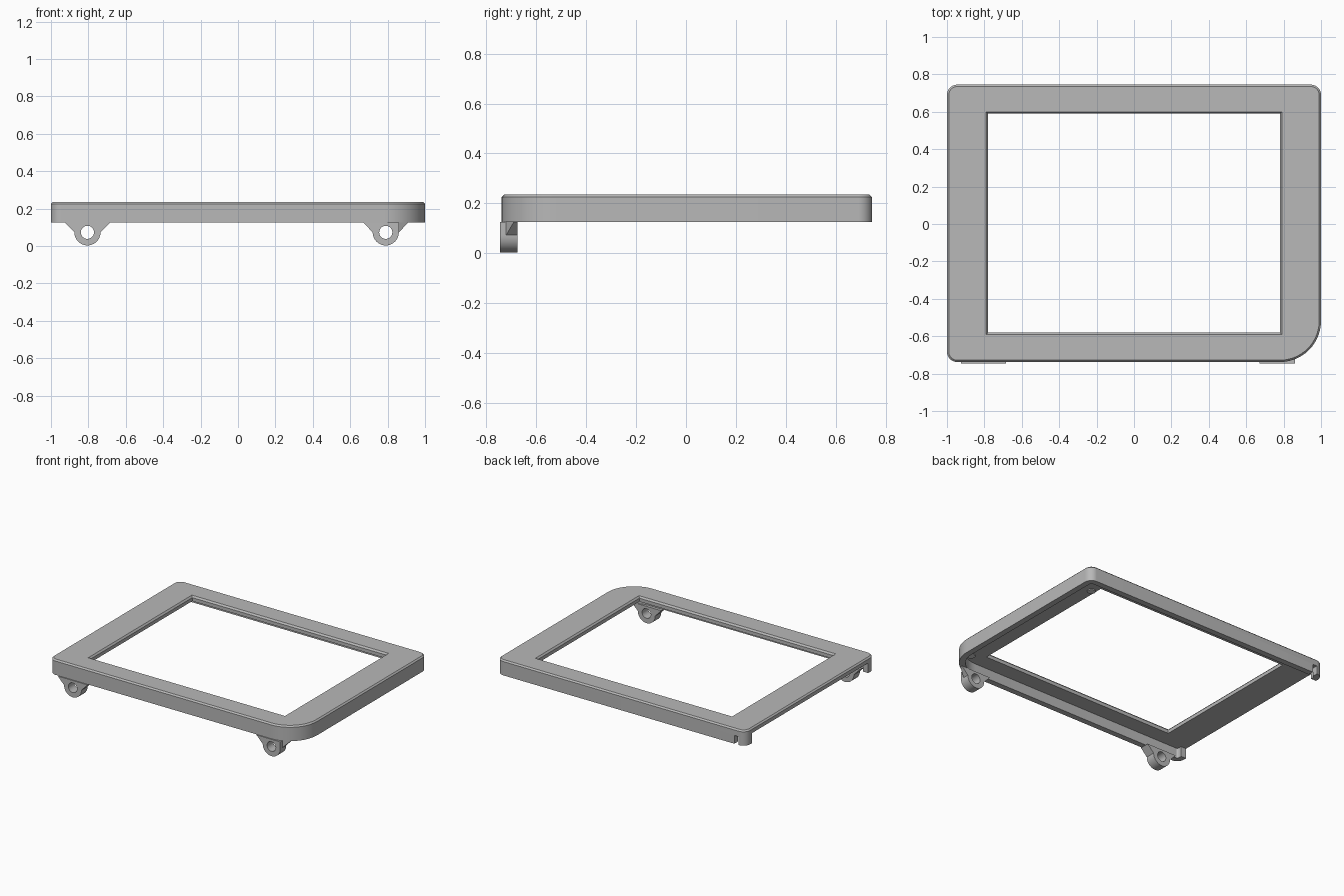
import bpy, bmesh, math

cube = bpy.data.objects.get("Cube")
if cube:
    bpy.data.objects.remove(cube, do_unlink=True)


def make_material(name, value):
    mat = bpy.data.materials.new(name)
    mat.use_nodes = True
    colour = (value, value, value, 1)
    mat.diffuse_color = colour
    mat.node_tree.nodes["Principled BSDF"].inputs["Base Color"].default_value = colour
    return mat


GREY = make_material("mid grey plastic", 0.48)
LIGHT = make_material("light grey pin", 0.65)


def loft(name, rings, mat=GREY):
    """Closed solid through rings of equal point count."""
    bm = bmesh.new()
    loops = [[bm.verts.new(p) for p in ring] for ring in rings]
    n = len(loops[0])
    for a, b in zip(loops, loops[1:]):
        for i in range(n):
            j = (i + 1) % n
            bm.faces.new((a[i], a[j], b[j], b[i]))
    bm.faces.new(loops[0][::-1])
    bm.faces.new(loops[-1])
    bmesh.ops.recalc_face_normals(bm, faces=bm.faces)
    mesh = bpy.data.meshes.new(name)
    bm.to_mesh(mesh)
    bm.free()
    mesh.materials.append(mat)
    obj = bpy.data.objects.new(name, mesh)
    bpy.context.collection.objects.link(obj)
    return obj


def rect(x0, x1, y0, y1, z, grow=0):
    return [(x0 - grow, y0 - grow, z), (x1 + grow, y0 - grow, z),
            (x1 + grow, y1 + grow, z), (x0 - grow, y1 + grow, z)]


def box(name, x0, x1, y0, y1, z0, z1):
    return loft(name, [rect(x0, x1, y0, y1, z) for z in (z0, z1)])


def circle_y(cx, cz, r, y, n=40):
    return [(cx + r * math.cos(k * math.tau / n), y, cz + r * math.sin(k * math.tau / n))
            for k in range(n)]


def outline(z, inset=0, steps=14):
    """Frame outline with one large front corner."""
    corners = [(1, -0.738, 0.22, -90), (1, 0.745, 0.055, 0),
               (-1, 0.745, 0.055, 90), (-1, -0.738, 0.055, 180)]
    pts = []
    for x, y, r, start in corners:
        cx, cy = x - math.copysign(r, x), y - math.copysign(r, y)
        for k in range(steps + 1):
            a = math.radians(start + 90 * k / steps)
            pts.append((cx + (r - inset) * math.cos(a), cy + (r - inset) * math.sin(a), z))
    return pts


def activate(obj):
    bpy.ops.object.select_all(action="DESELECT")
    obj.select_set(True)
    bpy.context.view_layer.objects.active = obj


def boolean(obj, other, operation="DIFFERENCE"):
    other.hide_render = True
    activate(obj)
    mod = obj.modifiers.new("cut", "BOOLEAN")
    mod.operation = operation
    mod.solver = "EXACT"
    mod.object = other
    bpy.ops.object.modifier_apply(modifier=mod.name)
    bpy.data.objects.remove(other, do_unlink=True)


def smooth(obj):
    activate(obj)
    bpy.ops.object.shade_smooth_by_angle(angle=math.radians(25))


BASE, PLATE, TOP = 0.125, 0.198, 0.235

# Bezel: chamfered slab, hollow below, with a window and one open side
bezel = loft("bezel_frame", [outline(BASE), outline(TOP - 0.01), outline(TOP, 0.01)])
boolean(bezel, loft("cavity_cutter", [outline(0.05, 0.042), outline(PLATE, 0.042)]))
window = (-0.78, 0.78, -0.58, 0.59)
boolean(bezel, loft("window_cutter", [rect(*window, 0.05), rect(*window, TOP - 0.012),
                                      rect(*window, TOP + 0.012, 0.02)]))
boolean(bezel, box("side_cutter", -1.1, -0.9, -0.66, 0.67, 0.05, PLATE))
boolean(bezel, box("slot_cutter", -0.945, -0.91, 0.68, 0.8, 0.05, 0.185))
smooth(bezel)

# Hinge lugs: round eye with flared shoulders under the front wall
Y0, Y1, EYE_Z, EYE_R = -0.745, -0.675, 0.073, 0.07


def hinge_lug(name, cx, outer):
    def profile(y):
        right = [(0.07, EYE_Z), (0.12, BASE)] if outer < 0 else [(0.07, EYE_Z), (0.07, BASE)]
        pts = [(-0.12, BASE), (-0.07, EYE_Z)]
        for k in range(1, 20):
            a = math.pi + math.pi * k / 20
            pts.append((EYE_R * math.cos(a), EYE_Z + EYE_R * math.sin(a)))
        return [(cx + x, y, z) for x, z in pts + right]
    lug = loft(name, [profile(Y0), profile(Y1)])
    boolean(lug, loft("eye_cutter", [circle_y(cx, EYE_Z, 0.035, y) for y in (-0.8, -0.6)]))
    smooth(lug)


hinge_lug("hinge_lug_right", -0.805, -1)
hinge_lug("hinge_lug_left", 0.79, 1)

# Narrow shoulder of the left lug, tucked inside the large corner
loft("hinge_lug_left_shoulder",
     [[(0.86, y, EYE_Z), (0.86, y, BASE), (0.91, max(y, -0.69), BASE)] for y in (-0.72, Y1)])

# Small round pins on the underside of the frame
for name, px, py in (("back_pin", 0.81, 0.53), ("front_pin", 0.87, -0.63)):
    rings = [[(px + 0.028 * math.cos(k * math.tau / 24), py + 0.028 * math.sin(k * math.tau / 24), z)
              for k in range(24)] for z in (PLATE - 0.006, PLATE + 0.005)]
    smooth(loft(name, rings, LIGHT))
